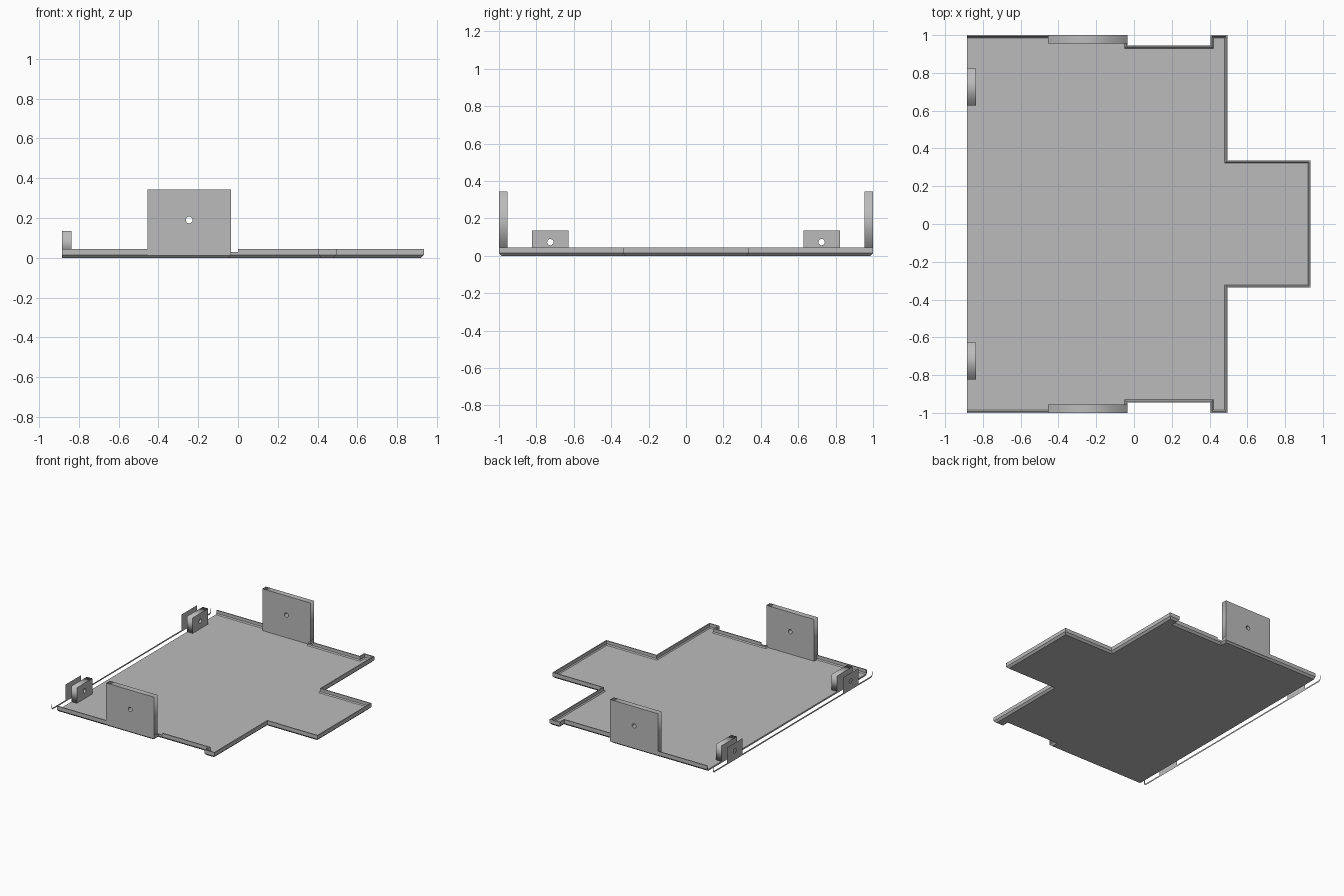
import bpy, bmesh, math

cube = bpy.data.objects.get("Cube")
if cube:
    bpy.data.objects.remove(cube, do_unlink=True)

grey = bpy.data.materials.new("plain_grey")
grey.use_nodes = True
colour = (0.5, 0.5, 0.5, 1)
grey.diffuse_color = colour
grey.node_tree.nodes["Principled BSDF"].inputs["Base Color"].default_value = colour

END_X = -0.885     # open end of the tray
SHEET_X = -0.935   # loose end sheet
RIM = 0.045        # rim height
LOW = 0.03         # rim height at the relief cut

# Half outline: x, y, inward x, inward y, rim height
half = [
    (END_X, 1, 0, -1, RIM),
    (-0.035, 1, -1, -1, RIM),
    (-0.035, 0.945, -1, -1, LOW),
    (0, 0.945, 0, -1, LOW),
    (0, 0.945, 0, -1, RIM),
    (0.405, 0.945, 1, -1, RIM),
    (0.405, 1, 1, -1, RIM),
    (0.495, 1, -1, -1, RIM),
    (0.495, 0.337, -1, -1, RIM),
    (0.935, 0.337, -1, -1, RIM),
]
outline = half + [(x, -y, ix, -iy, h) for x, y, ix, iy, h in reversed(half)]


def section(x, y, ix, iy, h):
    """Cross-section of the folded rim, from underside to floor top."""
    steps = [(0.015, 0), (0, 0.015), (0, h), (0.008, h), (0.008, 0.02), (0.015, 0.012)]
    return [(x + ix * d, y + iy * d, z) for d, z in steps]


def finish(bm, name):
    mesh = bpy.data.meshes.new(name)
    bm.to_mesh(mesh)
    bm.free()
    mesh.materials.append(grey)
    obj = bpy.data.objects.new(name, mesh)
    bpy.context.collection.objects.link(obj)
    return obj


# Tray: folded rim, floor top and underside, closed at the open end
bm = bmesh.new()
rings = [[bm.verts.new(p) for p in section(*pt)] for pt in outline]
for a, b in zip(rings, rings[1:]):
    for i in range(len(a) - 1):
        bm.faces.new((a[i], a[i + 1], b[i + 1], b[i]))
bm.faces.new([r[0] for r in rings])
bm.faces.new([r[-1] for r in rings])
bm.faces.new(rings[0] + rings[-1][::-1])
bmesh.ops.remove_doubles(bm, verts=bm.verts, dist=0.0001)
bmesh.ops.recalc_face_normals(bm, faces=bm.faces)
finish(bm, "tray")

# Thin end strip standing just off the open end
bm = bmesh.new()
ends = section(*outline[0]) + section(*outline[-1])[::-1]
bm.faces.new([bm.verts.new((SHEET_X, y, z)) for x, y, z in ends])
finish(bm, "end_strip")


def holed_plate(name, width, bottom, top, hole_z, thickness, place, turn):
    """Upright plate with a round hole; thickness 0 makes a bare sheet."""
    curve = bpy.data.curves.new(name, "CURVE")
    curve.dimensions = "2D"
    curve.fill_mode = "BOTH"
    curve.extrude = thickness / 2
    w = width / 2
    rect = [(-w, bottom), (w, bottom), (w, top), (-w, top)]
    angles = [math.tau * i / 20 for i in range(20)]
    hole = [(0.017 * math.cos(a), hole_z + 0.017 * math.sin(a)) for a in angles]
    for points in (rect, hole):
        spline = curve.splines.new("POLY")
        spline.points.add(len(points) - 1)
        for p, (u, v) in zip(spline.points, points):
            p.co = (u, v, 0, 1)
        spline.use_cyclic_u = True
    obj = bpy.data.objects.new(name, curve)
    obj.location = (place[0], place[1], 0)
    obj.rotation_euler = (math.pi / 2, 0, turn)
    bpy.context.collection.objects.link(obj)
    bpy.ops.object.select_all(action="DESELECT")
    obj.select_set(True)
    bpy.context.view_layer.objects.active = obj
    bpy.ops.object.convert(target="MESH")
    obj = bpy.context.object
    obj.data.materials.clear()
    obj.data.materials.append(grey)


for side, label in ((-1, "front"), (1, "back")):
    # Tall side plates
    holed_plate(label + "_side_plate", 0.42, 0.012, 0.343, 0.19, 0.045,
                (-0.245, side * 0.9775), 0)
    # Small end tabs, each with its loose outer sheet
    holed_plate(label + "_end_tab", 0.195, 0.012, 0.135, 0.073, 0.048,
                (END_X + 0.024, side * 0.725), math.pi / 2)
    holed_plate(label + "_end_tab_sheet", 0.195, 0.012, 0.135, 0.073, 0,
                (SHEET_X, side * 0.725), math.pi / 2)
